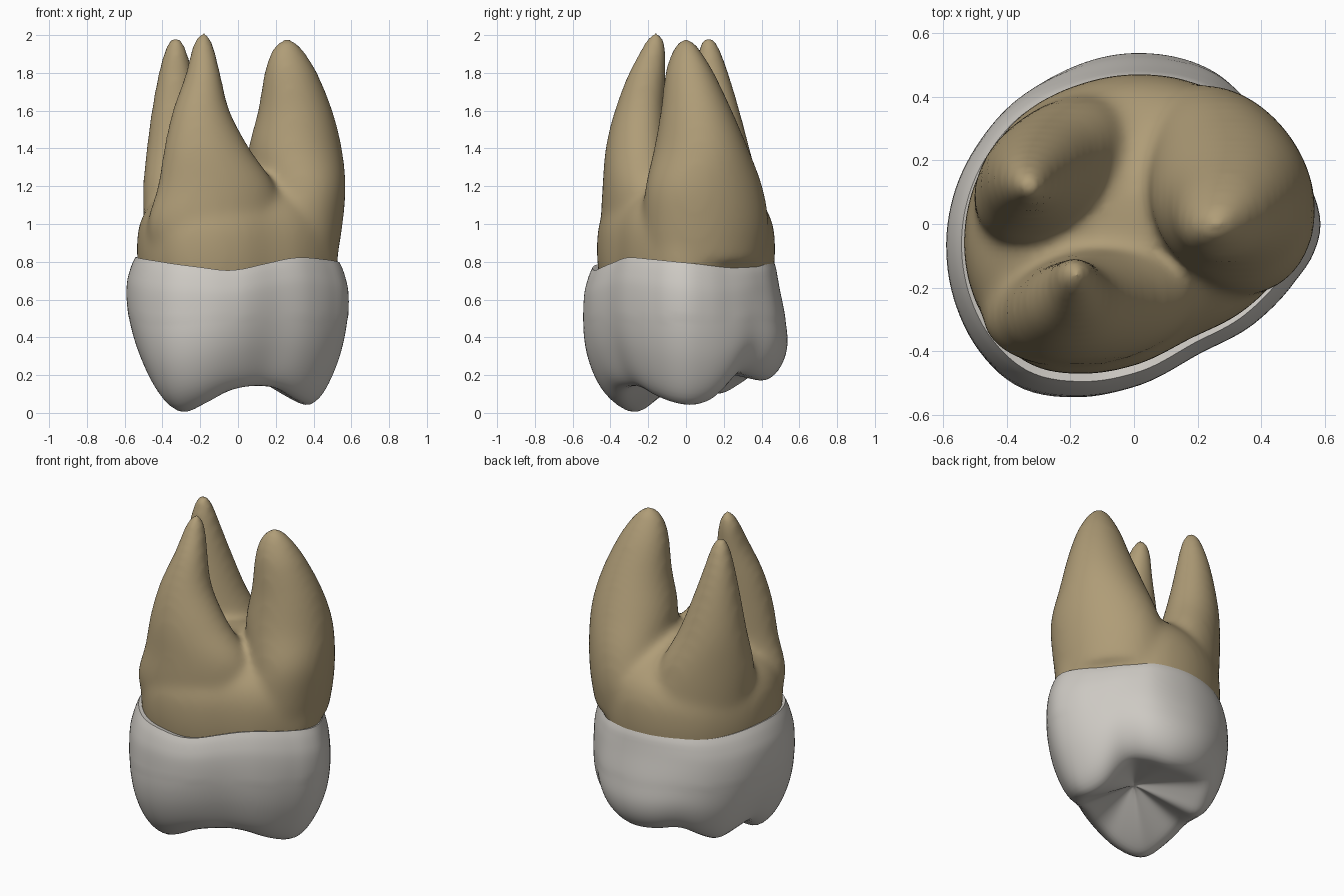
import bpy, bmesh, math
from math import sin, cos, pi, exp, radians

if "Cube" in bpy.data.objects:
    bpy.data.objects.remove(bpy.data.objects["Cube"])

SEG = 128


def curve(table, x, period=None):
    """Smooth interpolation through rows (x, value, ...); optionally periodic."""
    t = [tuple(r) for r in table]
    if period:
        x %= period
        pre = [(r[0] - period,) + r[1:] for r in t[-2:]]
        post = [(r[0] + period,) + r[1:] for r in t[:3]]
        t = pre + t + post
    x = min(max(x, t[0][0]), t[-1][0])
    i = 0
    while i < len(t) - 2 and x > t[i + 1][0]:
        i += 1

    def slope(k, c):
        a, b = max(k - 1, 0), min(k + 1, len(t) - 1)
        return (t[b][c] - t[a][c]) / (t[b][0] - t[a][0])
    h = t[i + 1][0] - t[i][0]
    u = (x - t[i][0]) / h
    out = []
    for c in range(1, len(t[0])):
        out.append((2*u**3 - 3*u*u + 1) * t[i][c] + (u**3 - 2*u*u + u) * h * slope(i, c)
                   + (3*u*u - 2*u**3) * t[i + 1][c] + (u**3 - u*u) * h * slope(i + 1, c))
    return out if len(out) > 1 else out[0]


def loft(bm, rings, start, end):
    """Closed skin through rings of points with a pole at each end."""
    rows = [[bm.verts.new(p) for p in r] for r in rings]
    n = len(rows[0])
    a, b = bm.verts.new(start), bm.verts.new(end)
    for j in range(n):
        k = (j + 1) % n
        bm.faces.new((a, rows[0][j], rows[0][k]))
        bm.faces.new((b, rows[-1][k], rows[-1][j]))
        for r0, r1 in zip(rows, rows[1:]):
            bm.faces.new((r0[j], r1[j], r1[k], r0[k]))


def make_object(name, bm, mat, sharp=None):
    bmesh.ops.recalc_face_normals(bm, faces=bm.faces)
    me = bpy.data.meshes.new(name)
    bm.to_mesh(me)
    bm.free()
    me.materials.append(mat)
    for p in me.polygons:
        p.use_smooth = True
    if sharp:
        me.set_sharp_from_angle(angle=radians(sharp))
    ob = bpy.data.objects.new(name, me)
    bpy.context.collection.objects.link(ob)
    return ob


def material(name, rgb):
    m = bpy.data.materials.new(name)
    m.diffuse_color = (*rgb, 1)
    m.use_nodes = True
    m.node_tree.nodes["Principled BSDF"].inputs["Base Color"].default_value = m.diffuse_color
    return m


enamel = material("enamel_white", (0.61, 0.585, 0.545))
dentine = material("root_tan", (0.43, 0.335, 0.185))

# Crown outline seen from above: angle, radius
OUTLINE = [(0, .585), (13, .565), (27.5, .541), (48, .538), (63, .55), (87, .541),
           (112, .538), (136, .552), (153, .559), (172, .576), (188, .595), (204, .613),
           (220, .625), (235, .618), (252, .566), (270, .51), (296, .456), (321, .49),
           (340, .535), (350, .569)]
# Wavy gum line and the chewing-edge height (cusps and grooves), by angle
GUM_LINE = [(0, .795), (30, .768), (60, .785), (90, .80), (140, .795), (180, .825),
            (215, .81), (245, .775), (265, .755), (290, .79), (315, .822), (340, .812)]
CREST = [(8, .03), (24, .07), (46, .2), (60, .185), (79, .16), (100, .17), (120, .19),
         (137, .13), (152, .085), (170, .11), (187, .125), (204, .06), (222, -.01),
         (240, .03), (262, .105), (285, .13), (312, .12), (333, .075), (352, .038)]
# Side profile: 0 = gum line, 1 = chewing edge
SIDE = [(0, .92), (.06, .955), (.2, .998), (.4, .99), (.6, .935), (.75, .865),
        (.88, .785), (.96, .715), (1, .65)]
BACK = [(0, -.06), (.2, -.085), (.45, -.01), (.7, .105), (.85, .14), (1, .13)]
FULL = [(0, 0), (.3, .01), (.55, .055), (.75, .075), (.9, .06), (1, .01)]
DEG = [360 * j / SEG for j in range(SEG)]


def lobe(d, centre, width):
    return exp(-(((d - centre + 180) % 360 - 180) / width) ** 2)


def back(d):
    return max(0, sin(radians(d))) ** 2


def side_scale(d, q):
    s = curve(SIDE, q) + back(d) * curve(BACK, q)
    s += curve(FULL, q) * (lobe(d, 240, 32) + .5 * lobe(d, 30, 25) + .4 * lobe(d, 320, 25))
    return s - .045 * q * q * lobe(d, 43, 8)      # groove on the right-back side


def polar(d, s, z):
    r = curve(OUTLINE, d, 360) * s
    return (r * cos(radians(d)), r * sin(radians(d)), z)


# Crown: hidden top cap, side wall, then chewing surface sinking to a central pit
gum = {d: curve(GUM_LINE, d, 360) for d in DEG}
crest = {d: curve(CREST, d, 360) for d in DEG}
rings = [[polar(d, .7, gum[d] - .03) for d in DEG],
         [polar(d, .85, gum[d] - .01) for d in DEG]]
for i in range(31):
    q = i / 30
    rings.append([polar(d, side_scale(d, q), gum[d] + (crest[d] - gum[d]) * q) for d in DEG])
for i in range(1, 16):
    t = i / 16
    ring = []
    for d in DEG:
        p = .75 + .5 * max(0, (.2 - crest[d]) / .2)          # cusps slope in, grooves drop fast
        ring.append(polar(d, side_scale(d, 1) * (1 - t), crest[d] + (.25 - crest[d]) * t ** p))
    rings.append(ring)
bm = bmesh.new()
loft(bm, rings, (0, 0, .74), (0, 0, .25))
bm.verts.ensure_lookup_table()
lower = [v for v in bm.verts if v.co.z < .5]
for _ in range(6):
    bmesh.ops.smooth_vert(bm, verts=lower, factor=.5, use_axis_x=True, use_axis_y=True, use_axis_z=True)
make_object("crown", bm, enamel, sharp=60)

# Roots: a trunk plus three tapering roots, fused by a voxel remesh
bm = bmesh.new()
TRUNK = [(.6, .84), (.75, .895), (.88, .91), (1.0, .885), (1.1, .79), (1.2, .57), (1.26, .34), (1.28, .2)]
trunk = []
for i in range(25):
    z = .6 + .68 * i / 24
    s = curve(TRUNK, z)
    trunk.append([polar(d, s * (1 - .04 * back(d) - .04 * back(-d)), z) for d in DEG])
loft(bm, trunk, (0, 0, .6), (0, 0, 1.285))


def root(sections, tip, turn):
    """Root through rows (z, centre x, centre y, radius x, radius y), turned about z."""
    z0, z1 = sections[0][0], sections[-1][0]
    rows = []
    for i in range(41):
        z = z0 + (z1 - z0) * i / 40
        cx, cy, rx, ry = curve(sections, z)
        row = []
        for j in range(48):
            a = 2 * pi * j / 48
            x, y = rx * cos(a), ry * sin(a)
            row.append((cx + x * cos(turn) - y * sin(turn), cy + x * sin(turn) + y * cos(turn), z))
        rows.append(row)
    loft(bm, rows, (sections[0][1], sections[0][2], z0), tip)


# front left root
root([(.8, -.13, -.2, .33, .2), (1.0, -.13, -.235, .355, .205), (1.2, -.115, -.25, .315, .185),
      (1.4, -.165, -.26, .23, .163), (1.6, -.195, -.245, .153, .133), (1.8, -.185, -.205, .092, .1),
      (1.93, -.185, -.17, .062, .067), (1.995, -.183, -.16, .037, .042)], (-.183, -.157, 2.027), .2)
# back left root
root([(.8, -.22, .16, .3, .2), (1.0, -.235, .165, .3, .2), (1.2, -.265, .165, .27, .185),
      (1.4, -.30, .16, .2, .16), (1.6, -.32, .15, .145, .128), (1.8, -.33, .135, .092, .092),
      (1.91, -.33, .125, .062, .065), (1.975, -.33, .12, .037, .042)], (-.33, .12, 2.007), .7)
# large right root
root([(.8, .25, .1, .26, .33), (1.0, .27, .105, .27, .345), (1.2, .303, .095, .255, .32),
      (1.4, .303, .08, .247, .25), (1.6, .303, .055, .2, .187), (1.8, .28, .02, .144, .127),
      (1.9, .265, .005, .1, .082), (1.96, .26, .0, .057, .047)], (.26, 0, 1.993), .43)
roots = make_object("roots", bm, dentine)
m = roots.modifiers.new("fuse", 'REMESH')
m.mode = 'VOXEL'
m.voxel_size = .02
m.use_smooth_shade = True
m = roots.modifiers.new("soften", 'SMOOTH')
m.factor = .5
m.iterations = 22
